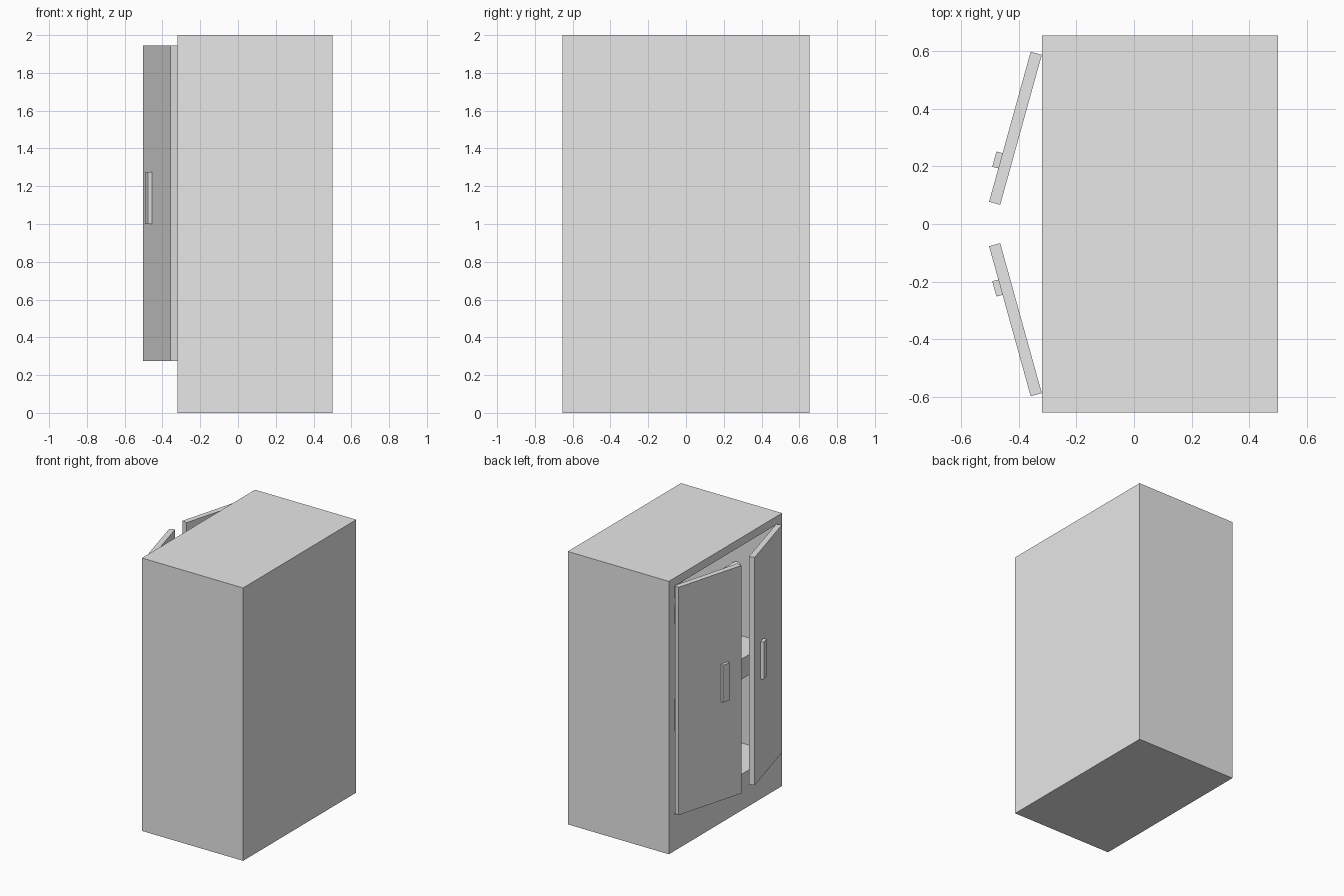
import bpy
import math
from mathutils import Matrix, Vector

old = bpy.data.objects.get("Cube")
if old:
    bpy.data.objects.remove(old, do_unlink=True)

grey = bpy.data.materials.new("plain_grey")
grey.use_nodes = True
grey.diffuse_color = (0.8, 0.8, 0.8, 1)
grey.node_tree.nodes["Principled BSDF"].inputs["Base Color"].default_value = (0.8, 0.8, 0.8, 1)


def box(name, low, high, place=Matrix()):
    """Box between two corners, optionally moved by a matrix."""
    bpy.ops.mesh.primitive_cube_add(size=1)
    ob = bpy.context.object
    ob.name = name
    low, high = Vector(low), Vector(high)
    size = Matrix.Diagonal((high - low).to_4d())
    size[3][3] = 1
    ob.data.transform(place @ Matrix.Translation((low + high) / 2) @ size)
    ob.data.materials.append(grey)
    return ob


FRONT, BACK = -0.32, 0.5      # doors are on the -x side
SIDE, INNER = 0.655, 0.59     # outer and inner half width
FLOOR, CEILING = 0.265, 1.94  # limits of the opening
REAR = 0.44                   # inner face of the back panel

# Carcass: a solid block with the compartment cut out
carcass = box("carcass", (FRONT, -SIDE, 0), (BACK, SIDE, 2))
cutter = box("compartment_cutter", (FRONT - 0.2, -INNER, FLOOR), (REAR, INNER, CEILING))
cut = carcass.modifiers.new("compartment", "BOOLEAN")
cut.operation = "DIFFERENCE"
cut.solver = "EXACT"
cut.object = cutter
bpy.context.view_layer.objects.active = carcass
bpy.ops.object.modifier_apply(modifier=cut.name)
bpy.data.objects.remove(cutter, do_unlink=True)

# Shelf set back from the opening
box("shelf", (-0.247, -INNER, 0.9), (REAR, INNER, 1.05))

# Hanging rail from wall to wall
bpy.ops.mesh.primitive_cylinder_add(
    vertices=24, radius=0.035, depth=2 * INNER,
    location=(0, 0, 1.55), rotation=(math.pi / 2, 0, 0))
rail = bpy.context.object
rail.name = "hanging_rail"
rail.data.materials.append(grey)
bpy.ops.object.shade_smooth_by_angle()

# Doors standing ajar, each with a handle
for side, label in ((1, "back"), (-1, "front")):
    swing = Matrix.Translation((FRONT, side * 0.587, 0)) @ Matrix.Rotation(
        -side * math.radians(15.5), 4, "Z")

    def along(start, end):
        return sorted((-side * start, -side * end))

    y0, y1 = along(0, 0.54)
    box(label + "_door", (-0.04, y0, 0.275), (0, y1, 1.945), swing)
    y0, y1 = along(0.365, 0.42)
    box(label + "_door_handle", (-0.062, y0, 1.0), (-0.04, y1, 1.275), swing)
